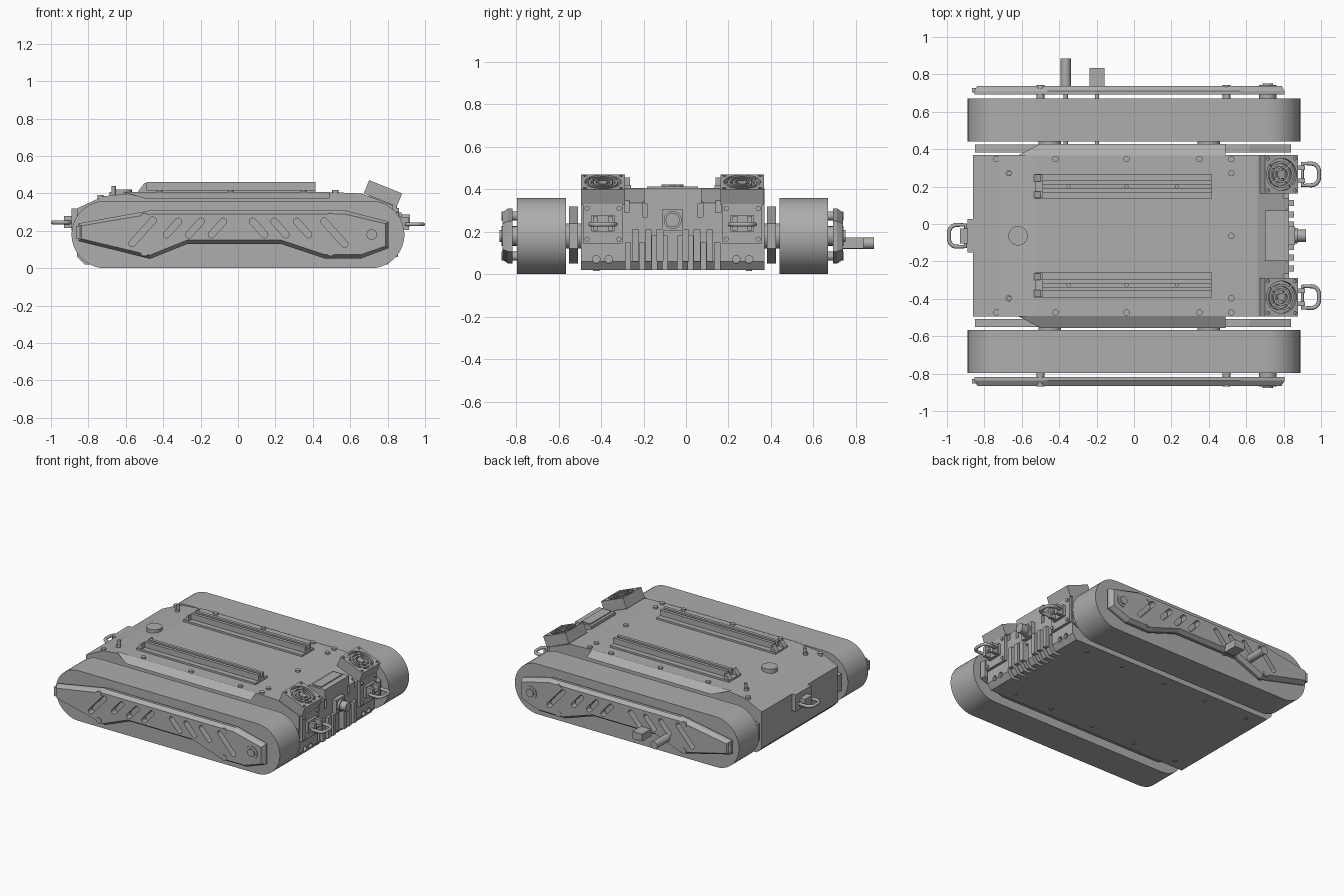
import bpy, bmesh, math
from mathutils import Matrix, Vector

if "Cube" in bpy.data.objects:
    bpy.data.objects.remove(bpy.data.objects["Cube"])

C = -0.063  # centre line of the vehicle
grey = bpy.data.materials.new("neutral_grey")
grey.use_nodes = True
grey.diffuse_color = (0.42, 0.42, 0.42, 1)
grey.node_tree.nodes["Principled BSDF"].inputs["Base Color"].default_value = (0.42, 0.42, 0.42, 1)


def finish(name, bm, smooth=False):
    bmesh.ops.recalc_face_normals(bm, faces=bm.faces)
    me = bpy.data.meshes.new(name)
    bm.to_mesh(me)
    bm.free()
    me.materials.append(grey)
    ob = bpy.data.objects.new(name, me)
    bpy.context.collection.objects.link(ob)
    if smooth:
        bpy.ops.object.select_all(action='DESELECT')
        ob.select_set(True)
        bpy.context.view_layer.objects.active = ob
        bpy.ops.object.shade_smooth_by_angle(angle=math.radians(35))
    return ob


def add_box(bm, x, y, z, M=Matrix()):
    mid = Vector([(a + b) / 2 for a, b in (x, y, z)])
    size = [abs(b - a) for a, b in (x, y, z)]
    bmesh.ops.create_cube(bm, size=1, matrix=M @ Matrix.Translation(mid) @ Matrix.Diagonal((*size, 1)))


def add_cyl(bm, p, r, h, axis='Z', M=Matrix(), seg=24):
    R = {'Z': Matrix(), 'X': Matrix.Rotation(math.pi / 2, 4, 'Y'), 'Y': Matrix.Rotation(math.pi / 2, 4, 'X')}[axis]
    bmesh.ops.create_cone(bm, cap_ends=True, segments=seg, radius1=r, radius2=r, depth=h,
                          matrix=M @ Matrix.Translation(p) @ R)


def add_prism(bm, pts, y0, y1):
    """Extrude an x-z outline from y0 to y1 and return the far cap."""
    f = bm.faces.new([bm.verts.new((x, y0, z)) for x, z in pts])
    ext = bmesh.ops.extrude_face_region(bm, geom=[f])["geom"]
    bmesh.ops.translate(bm, vec=(0, y1 - y0, 0), verts=[v for v in ext if isinstance(v, bmesh.types.BMVert)])
    return [g for g in ext if isinstance(g, bmesh.types.BMFace)][0]


def cut(ob, bm):
    cutter = finish("cutter", bm)
    cutter.hide_render = True
    mod = ob.modifiers.new("cut", 'BOOLEAN')
    mod.operation, mod.solver, mod.object = 'DIFFERENCE', 'EXACT', cutter
    bpy.context.view_layer.objects.active = ob
    bpy.ops.object.modifier_apply(modifier=mod.name)
    bpy.data.objects.remove(cutter)


def box(name, x, y, z):
    bm = bmesh.new()
    add_box(bm, x, y, z)
    return finish(name, bm)


def cyl(name, p, r, h, axis='Z'):
    bm = bmesh.new()
    add_cyl(bm, p, r, h, axis)
    return finish(name, bm, True)


def stadium(x_end, z0, z1, n=20):
    r, zc = (z1 - z0) / 2, (z0 + z1) / 2
    return [(sx * (x_end - r) + r * math.cos(a), zc + r * math.sin(a))
            for sx, start in ((1, -math.pi / 2), (-1, math.pi / 2))
            for a in [start + math.pi * i / n for i in range(n + 1)]]


# hull with cooling slots cut in the nose
bm = bmesh.new()
add_prism(bm, [(-.86, .32), (-.72, .385), (-.53, .405), (.53, .405), (.66, .40), (.83, .335),
               (.83, .06), (.80, .02), (-.82, .02), (-.86, .06)], C - .432, C + .432)
hull = finish("hull", bm)
bm = bmesh.new()
for s in (1, -1):
    for off in (.035, .085, .145, .21):
        add_box(bm, (.75, .9), (C + s * off - .012, C + s * off + .012), (-.02, .15 if off > .1 else .18))
    for off, z in ((.13, .27), (.215, .29)):
        add_box(bm, (.80, .9), (C + s * off - .012, C + s * off + .012), (z, z + .07))
    for off in (.30, .36):
        add_cyl(bm, (.83, C + s * off, .07), .018, .04, 'X')
cut(hull, bm)

# nose ribs, tray and connector
bm = bmesh.new()
for s in (1, -1):
    for off in (.06, .115, .175):
        add_box(bm, (.82, .855), (C + s * off - .016, C + s * off + .016), (.06, .21))
finish("nose_ribs", bm)
box("nose_tray", (.70, .83), (C - .135, C + .135), (.33, .405))
box("nose_tray_plate", (.72, .79), (C - .12, C + .12), (.40, .412))
box("connector_base", (.82, .86), (C - .05, C + .05), (.205, .305))
cyl("connector", (.885, C, .255), .033, .07, 'X')
cyl("connector_collar", (.865, C, .255), .042, .02, 'X')

# top disc and rear mount
cyl("deck_disc", (-.62, C, .405), .052, .034)
box("rear_mount", (-.89, -.85), (C - .09, C + .09), (.20, .32))
box("rear_bracket", (-.93, -.88), (C - .04, C + .04), (.215, .28))


def tow_ring(name, x, y, z, d, w):
    cu = bpy.data.curves.new(name, 'CURVE')
    cu.dimensions, cu.bevel_depth, cu.bevel_resolution = '3D', .011, 3
    sp = cu.splines.new('POLY')
    r = w * .7
    pts = [(0, -w), (0, w)]
    for cy, a0 in ((w - r, math.pi / 2), (r - w, 0)):
        pts += [(.1 - .011 - r + r * math.cos(a0 - i * math.pi / 12), cy + r * math.sin(a0 - i * math.pi / 12))
                for i in range(7)]
    sp.points.add(len(pts) - 1)
    for p, (px, py) in zip(sp.points, pts):
        p.co = (x + d * px, y + py, z, 1)
    sp.use_cyclic_u = True
    cu.materials.append(grey)
    bpy.context.collection.objects.link(bpy.data.objects.new(name, cu))


tow_ring("rear_tow_ring", -.90, C, .245, -1, .058)

# outline of the side covers
cover = [(-.853, .24), (-.463, .31), (.57, .31), (.805, .25), (.805, .107), (.66, .053),
         (.46, .053), (.23, .13), (-.27, .13), (-.47, .05), (-.853, .145)]
slots = [(-.51, .195, .10), (-.35, .215, .065), (-.23, .215, .065), (-.11, .215, .065),
         (.11, .215, .065), (.225, .215, .065), (.345, .215, .065), (.515, .19, .10)]

for s, side in ((1, "left"), (-1, "right")):
    def Y(d):
        return C + s * d

    # track, inner guard and axles
    bm = bmesh.new()
    add_prism(bm, stadium(.89, 0, .36), Y(.503), Y(.733))
    finish(side + "_track", bm, True)
    bm = bmesh.new()
    add_prism(bm, [(-.85, .24), (-.6, .32), (.62, .32), (.84, .24), (.84, .12), (.66, .05), (-.66, .05), (-.85, .12)],
              Y(.445), Y(.488))
    finish(side + "_inner_guard", bm)
    for x in (-.45, .40):
        cyl(side + "_axle", (x, Y(.46), .18), .06, .16, 'Y')

    # chamfered side cover with slanted slots
    bm = bmesh.new()
    cap = add_prism(bm, cover, Y(.755), Y(.775))
    bmesh.ops.recalc_face_normals(bm, faces=bm.faces)
    bmesh.ops.inset_region(bm, faces=[cap], thickness=.02, depth=.027)
    ob = finish(side + "_cover", bm)
    bm = bmesh.new()
    for x, z, h in slots:
        tilt = Matrix.Translation((x, Y(.78), z)) @ Matrix.Rotation(-math.copysign(math.radians(42), x), 4, 'Y')
        add_prism(bm, [(px, pz) for px, pz in stadium(h, -.018, .018, 8)], -.06, .06)
        new = bm.verts[:][-36:]
        turn = tilt @ Matrix.Rotation(math.pi / 2, 4, 'Y')
        bmesh.ops.transform(bm, matrix=turn, verts=new)
    cut(ob, bm)

    # cover bolts, spacers and hub cap
    bm = bmesh.new()
    for x in (-.5, .495):
        for z in (.275, .085):
            add_cyl(bm, (x, Y(.765), z), .021, .08, 'Y', seg=16)
    finish(side + "_cover_bolts", bm, True)
    for r, d in ((.046, .806), (.028, .815)):
        cyl(side + "_hub_cap", (.715, Y(d - .04), .18), r, .08, 'Y')
    box(side + "_cover_tab", (-.865, -.845), (Y(.765), Y(.79)), (.16, .225))

    # sloping shoulder flap
    bm = bmesh.new()
    vs = [bm.verts.new(p) for p in ((-.62, Y(.43), .408), (.49, Y(.43), .408), (.49, Y(.492), .374), (-.5, Y(.492), .374))]
    f = bm.faces.new(vs)
    bmesh.ops.solidify(bm, geom=[f], thickness=.006)
    finish(side + "_shoulder_flap", bm)

    # deck rail
    R = .264
    bm = bmesh.new()
    add_box(bm, (-.53, .415), (Y(R - .067), Y(R + .067)), (.40, .418))
    add_box(bm, (-.49, .415), (Y(R - .03), Y(R + .03)), (.41, .435))
    for o in (-.021, .021):
        add_box(bm, (-.49, .415), (Y(R + o - .011), Y(R + o + .011)), (.43, .46))
    for o in (-.045, .045):
        add_prism(bm, [(-.535, .41), (-.49, .41), (-.49, .455), (-.50, .455)], Y(R + o - .018), Y(R + o + .018))
    for x in (-.35, -.04, .23):
        add_cyl(bm, (x, Y(R), .435), .011, .02, seg=12)
    finish(side + "_deck_rail", bm)

    # tilted lamp with round grille
    F = .328
    M = Matrix.Translation((.775, Y(F), .40)) @ Matrix.Rotation(math.radians(22), 4, 'Y')
    bm = bmesh.new()
    add_box(bm, (-.095, .095), (-.103, .103), (-.038, .038), M)
    lamp = finish(side + "_lamp_housing", bm)
    bm = bmesh.new()
    add_cyl(bm, (0, 0, .04), .086, .05, M=M, seg=40)
    for x in (-.078, .078):
        for y in (-.085, .085):
            add_cyl(bm, (x, y, .04), .009, .02, M=M, seg=10)
    cut(lamp, bm)
    bm = bmesh.new()
    for r0, r1 in ((.058, .070), (.034, .046), (0, .022)):
        edges = [[bm.verts.new(M @ Vector((r * math.cos(i * math.pi / 16), r * math.sin(i * math.pi / 16), z)))
                  for i in range(32)] for r, z in ((r0 or .001, .036), (r1, .036), (r1, .02), (r0 or .001, .02))]
        for k in range(4):
            for i in range(32):
                j, a, b = (i + 1) % 32, edges[k], edges[(k + 1) % 4]
                bm.faces.new((a[i], a[j], b[j], b[i]))
    for k in range(2):
        T = M @ Matrix.Rotation(math.pi / 4 + k * math.pi / 2, 4, 'Z')
        add_box(bm, (-.088, .088), (-.006, .006), (.018, .033), T)
    finish(side + "_lamp_grille", bm)

    # front tow plate, bracket and ring
    bm = bmesh.new()
    add_box(bm, (.82, .85), (Y(F - .093), Y(F + .093)), (.145, .33))
    add_box(bm, (.84, .87), (Y(F - .055), Y(F + .055)), (.20, .28))
    for o in (-.035, .035):
        add_box(bm, (.86, .915), (Y(F + o - .012), Y(F + o + .012)), (.205, .275))
    for o in (-.075, .075):
        for z in (.165, .31):
            add_cyl(bm, (.852, Y(F + o), z), .012, .016, 'X', seg=12)
    finish(side + "_tow_plate", bm)
    tow_ring(side + "_tow_ring", .90, Y(F), .235, 1, .058)

    # deck and belly bolts
    bm = bmesh.new()
    for x, d, z in ((-.735, .41, .38), (-.42, .41, .405), (-.04, .41, .405), (.35, .41, .405), (.52, .41, .405),
                    (-.67, .335, .395), (.52, .335, .405)):
        add_cyl(bm, (x, Y(d), z), .017, .024, seg=12)
    for x in (-.7, -.35, 0, .35, .65):
        add_cyl(bm, (x, Y(.36), .02), .015, .012, seg=12)
    add_cyl(bm, (-.665, Y(.335), .41), .012, .06, seg=12)
    finish(side + "_bolts", bm)

cyl("centre_bolt", (.52, C, .405), .017, .024)

# levers reaching out through the left cover
cyl("round_lever", (-.365, .81, .145), .027, .15, 'Y')
box("square_lever", (-.237, -.158), (.73, .835), (.12, .172))
for x in (-.365, -.197):
    cyl("lever_shaft", (x, .57, .145), .011, .36, 'Y')
